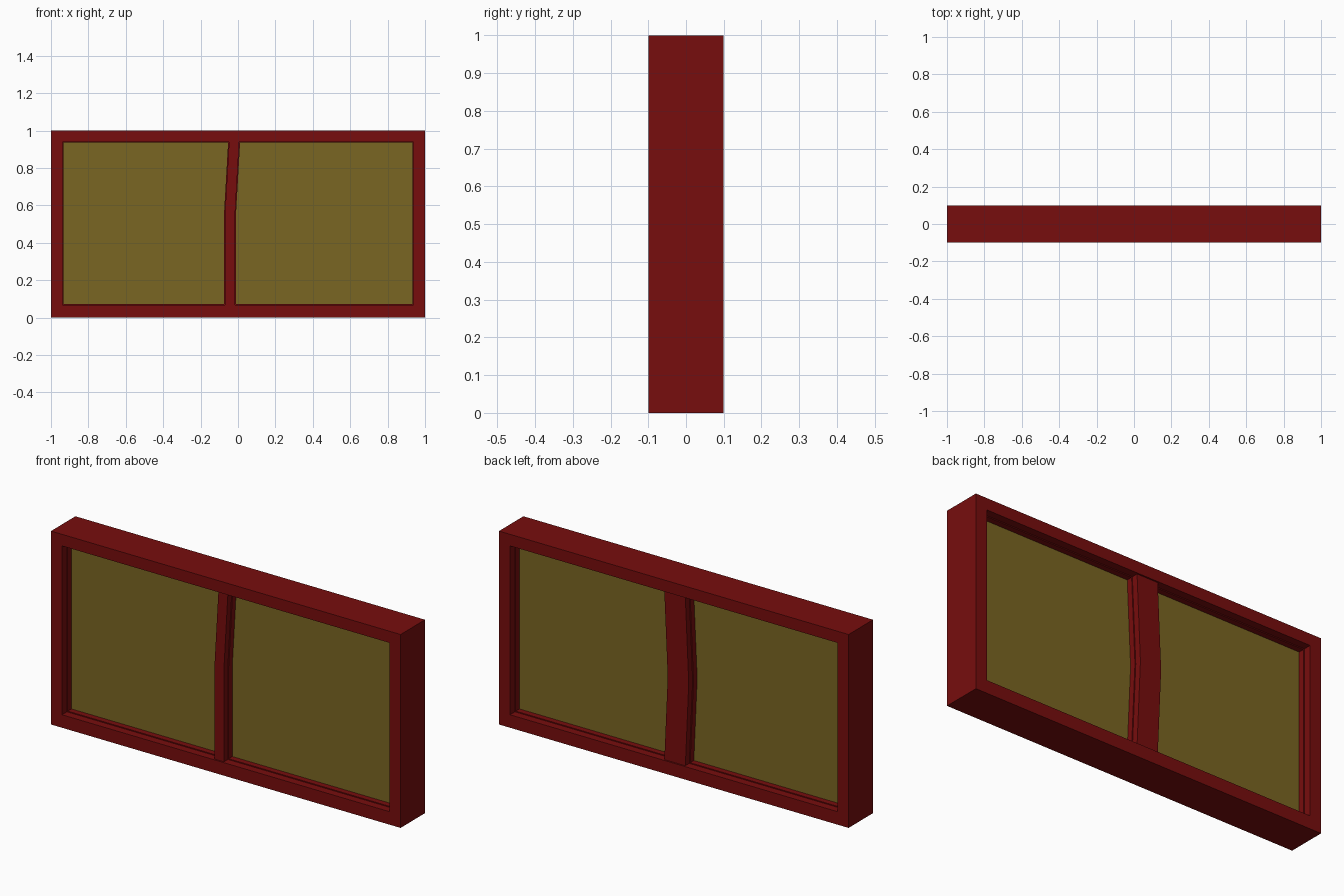
import bpy
import bmesh

cube = bpy.data.objects.get("Cube")
if cube:
    bpy.data.objects.remove(cube, do_unlink=True)


def material(name, rgb):
    mat = bpy.data.materials.new(name)
    mat.use_nodes = True
    mat.diffuse_color = (*rgb, 1)
    mat.node_tree.nodes["Principled BSDF"].inputs["Base Color"].default_value = (*rgb, 1)
    return mat


RED = material("dark red", (0.185, 0.004, 0.004))
OLIVE = material("olive", (0.195, 0.133, 0.016))


def finish(name, bm, mat):
    bmesh.ops.recalc_face_normals(bm, faces=bm.faces)
    mesh = bpy.data.meshes.new(name)
    bm.to_mesh(mesh)
    bm.free()
    mesh.materials.append(mat)
    obj = bpy.data.objects.new(name, mesh)
    bpy.context.collection.objects.link(obj)


def rect(x, z0, z1):
    return [(-x, z0), (x, z0), (x, z1), (-x, z1)]


def ring(name, loops, mat):
    """Closed frame swept through rectangular loops given as (x, z0, z1, y)."""
    bm = bmesh.new()
    rows = [[bm.verts.new((x, y, z)) for x, z in rect(hx, z0, z1)]
            for hx, z0, z1, y in loops]
    for a, b in zip(rows, rows[1:] + rows[:1]):
        for i in range(4):
            j = (i + 1) % 4
            bm.faces.new((a[i], a[j], b[j], b[i]))
    finish(name, bm, mat)


def slab(name, outline, y0, y1, mat):
    """Extrude strips between successive (left, right, z) rows along y."""
    bm = bmesh.new()
    rows = [[bm.verts.new((x, y, z)) for x, y in
             ((l, y0), (r, y0), (r, y1), (l, y1))] for l, r, z in outline]
    bm.faces.new(rows[0])
    bm.faces.new(rows[-1])
    for a, b in zip(rows, rows[1:]):
        for i in range(4):
            j = (i + 1) % 4
            bm.faces.new((a[i], a[j], b[j], b[i]))
    finish(name, bm, mat)


# Outer frame with a shallow ledge inside both openings
LEDGE = 0.005
ring("frame", [
    (1, 0, 1, -0.1), (1, 0, 1, 0.1),
    (0.937, 0.067, 0.94, 0.1), (0.937, 0.067, 0.94, 0.06),
    (0.937 - LEDGE, 0.067 + LEDGE, 0.94 - LEDGE, 0.06),
    (0.937 - LEDGE, 0.067 + LEDGE, 0.94 - LEDGE, -0.06),
    (0.937, 0.067, 0.94, -0.06), (0.937, 0.067, 0.94, -0.1),
], RED)

# Infill panel
slab("panel", [(-0.95, 0.95, 0.05), (-0.95, 0.95, 0.95)], -0.03, 0.03, OLIVE)


# Bent divider posts, each a bar standing on a slightly wider base
def divider(name, path, half, side):
    for part, extra, near, far in (("base", 0, 0.02, 0.06), ("bar", -LEDGE, 0.05, 0.092)):
        rows = [(x - half - extra, x + half + extra, z) for x, z in path]
        slab(f"{name}_{part}", rows, side * near, side * far, RED)


divider("front_divider", [(-0.043, 0.05), (-0.043, 0.55), (-0.02, 0.95)], 0.032, -1)
divider("back_divider", [(0, 0.05), (-0.02, 0.5), (0, 0.95)], 0.065, 1)
